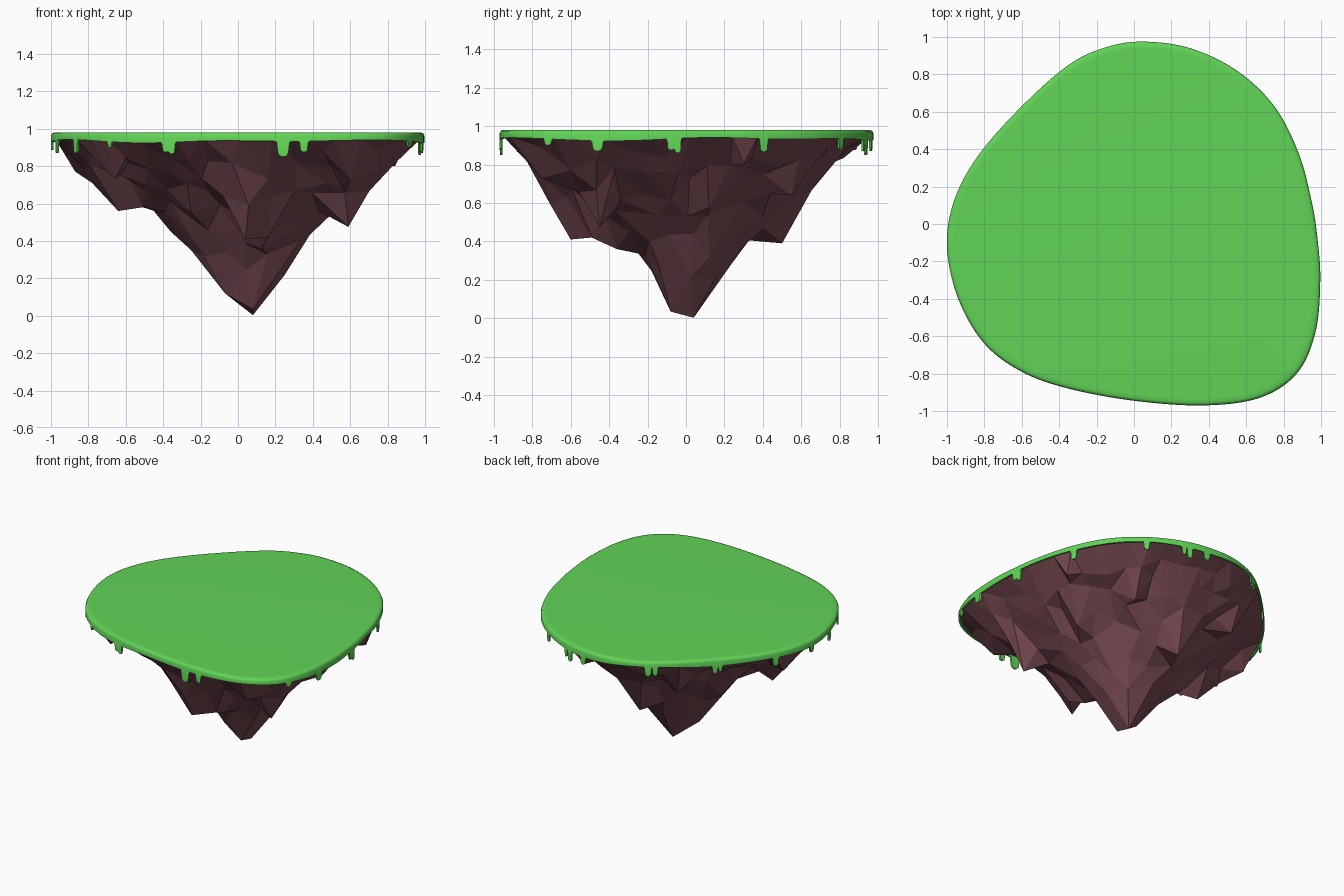
import bpy, math, random
from mathutils import Vector
from mathutils.geometry import delaunay_2d_cdt

if "Cube" in bpy.data.objects:
    bpy.data.objects.remove(bpy.data.objects["Cube"])

random.seed(7)

# Island outline, seen from above
OUTLINE = [(0.05, .975), (.3, .94), (.55, .82), (.75, .63), (.88, .38), (.95, .12), (.98, -.07),
           (.996, -.3), (.97, -.58), (.87, -.8), (.67, -.93), (.37, -.97), (0, -.945),
           (-.35, -.88), (-.6, -.79), (-.8, -.64), (-.94, -.4), (-1, -.12), (-.96, .13),
           (-.83, .37), (-.6, .63), (-.35, .85), (-.15, .945)]


def smooth_outline(steps):
    pts, n, out = [Vector(p) for p in OUTLINE], len(OUTLINE), []
    for i in range(n):
        a, b, c, d = (pts[(i + k - 1) % n] for k in range(4))
        for s in range(steps):
            t = s / steps
            out.append(0.5 * (2 * b + (c - a) * t + (2 * a - 5 * b + 4 * c - d) * t * t
                              + (3 * b - a - 3 * c + d) * t ** 3))
    return out[::-1]  # counter-clockwise


def angle_of(p):
    return math.degrees(math.atan2(p.y, p.x)) % 360


def make_object(name, verts, faces, color):
    mesh = bpy.data.meshes.new(name)
    mesh.from_pydata(verts, [], faces)
    mat = bpy.data.materials.new(name + "_color")
    mat.diffuse_color = color
    mat.use_nodes = True
    mat.node_tree.nodes["Principled BSDF"].inputs["Base Color"].default_value = mat.diffuse_color
    mesh.materials.append(mat)
    ob = bpy.data.objects.new(name, mesh)
    bpy.context.collection.objects.link(ob)
    return ob


# Grass drips: angle, half width in degrees, lowest z
DRIPS = [(25, 1.2, .865), (55, 1, .875), (70, .8, .87), (72.5, 1, .85), (80, 1.2, .87),
         (109, 1.3, .875), (112, 1, .88), (138, 1.2, .875), (140.5, .8, .885), (165, 1.2, .87),
         (183, 1, .885), (197, 1, .87), (212, 1.1, .87), (227, .6, .90),
         (246, 1.1, .875), (248, 1, .865), (284, 1.6, .85), (290, 1.1, .875), (322, .9, .90),
         (335, 1.3, .87), (355.5, 1.1, .875), (357.5, .9, .86)]


def skirt_z(p):
    a = angle_of(p)
    r = math.radians(a)
    z = .933 + .005 * math.sin(7 * r + 1) + .005 * math.sin(4 * r)
    for ang, half, low in DRIPS:
        u = abs((a - ang + 180) % 360 - 180) / half
        if u < 1:
            round_h = half * .018
            z = min(z, low + round_h * (1 - math.sqrt(1 - u * u)))
        elif u < 1.35:  # flared root of the drip
            z = min(z, z - .012 * (1.35 - u) / .35)
    return z


# Grass slab: rounded top edge, dripping skirt, closed underside
rim = smooth_outline(60)
n = len(rim)
verts = []
for inset, z in [(.04, .98), (.016, .979), (.006, .974), (0, .962), (0, None), (.012, None), (.012, .945)]:
    for p in rim:
        q = p * (1 - inset)
        verts.append((q.x, q.y, skirt_z(p) if z is None else z))
faces = [tuple(range(n)), tuple(reversed(range(6 * n, 7 * n)))]
for k in range(6):
    for i in range(n):
        j = (i + 1) % n
        faces.append((k * n + i, (k + 1) * n + i, (k + 1) * n + j, k * n + j))
grass = make_object("grass_top", verts, faces, (.12, .66, .095, 1))
bpy.context.view_layer.objects.active = grass
grass.select_set(True)
bpy.ops.object.shade_smooth_by_angle(angle=math.radians(40))

# Rock: a faceted cone with hanging points (x, y, z, slope)
APEX = Vector((.08, .04))
TIPS = [(.59, -.45, .475, 1.7), (-.64, -.1, .56, 1.2), (.04, -.6, .41, 1.7), (.03, .5, .39, 1.6),
        (-.66, -.55, .73, 1.2), (-.87, .1, .77, 1.2), (.84, .3, .80, 1), (.6, -.75, .73, 1.4),
        (.75, -.6, .77, 1.4), (.33, -.19, .40, 1.8), (.6, .12, .575, 1.5), (-.35, .6, .66, 1.3),
        (-.07, -.06, .12, 1.6), (-.25, -.05, .35, 1.2), (-.36, .1, .45, 1.2), (.13, -.36, .36, 1.4),
        (.16, -.49, .42, 1.6), (-.51, -.15, .58, 1.2), (-.78, -.05, .71, 1.2),
        (-.25, -.42, .55, 1.5), (.45, .55, .64, 1.5), (.08, -.08, .035, 2)]
PROFILE = [(0, .005), (.1, .1), (.2, .24), (.3, .36), (.45, .54), (.6, .66), (.75, .76), (.88, .85), (1, .945)]
rock_rim = [p * .985 for p in smooth_outline(2)]


def rim_fraction(p):
    d = p - APEX
    if d.length < 1e-6:
        return 0
    edge = max(rock_rim, key=lambda q: (q - APEX).normalized().dot(d.normalized()))
    return d.length / (edge - APEX).length


def rock_z(p):
    t = min(rim_fraction(p), 1)
    for (t0, z0), (t1, z1) in zip(PROFILE, PROFILE[1:]):
        if t <= t1:
            z = z0 + (z1 - z0) * (t - t0) / (t1 - t0)
            break
    z += random.uniform(-.02, .05) * min(1, 3 * t)
    for x, y, tz, slope in TIPS:
        z = min(z, tz + slope * (p - Vector((x, y))).length)
    return min(z, .94)


points = list(rock_rim)
heights = [.945] * len(points)
points.append(APEX)
heights.append(.003)
for x, y, z, s in TIPS:
    points.append(Vector((x, y)))
    heights.append(z)
for _ in range(5000):
    p = Vector((random.uniform(-1, 1), random.uniform(-1, 1)))
    if rim_fraction(p) < .95 and min((p - q).length for q in points) > .105:
        points.append(p)
        heights.append(rock_z(p))
co, _, tris, _, _, _ = delaunay_2d_cdt(points, [], [], 0, 1e-5)
verts = [(p.x, p.y, min(zip(points, heights), key=lambda h: (h[0] - p).length)[1]) for p in co]
make_object("rock_underside", verts, [tuple(reversed(t)) for t in tris], (.185, .068, .084, 1))
